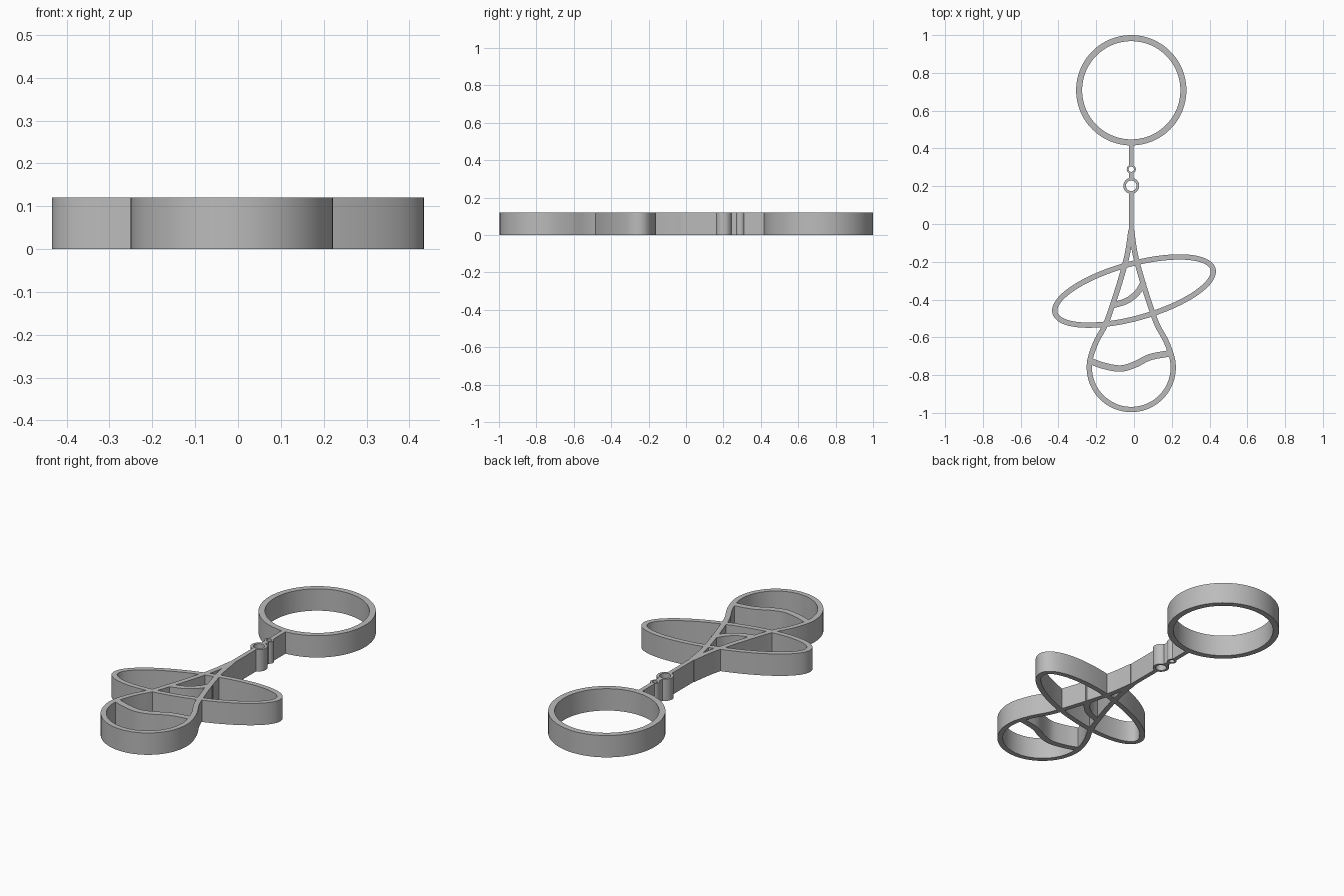
import bpy, bmesh
from math import sin, cos, radians, tau
from mathutils import Vector

HEIGHT = 0.12
AXIS = -0.0145          # centre line of the handle

cube = bpy.data.objects.get("Cube")
if cube:
    bpy.data.objects.remove(cube, do_unlink=True)

grey = bpy.data.materials.new("plain grey")
grey.use_nodes = True
colour = (0.5, 0.5, 0.5, 1)
grey.diffuse_color = colour
grey.node_tree.nodes["Principled BSDF"].inputs["Base Color"].default_value = colour


def smooth_path(points, steps=8):
    """Catmull-Rom curve through an open row of points."""
    p = [Vector(q) for q in points]
    p = [2 * p[0] - p[1]] + p + [2 * p[-1] - p[-2]]
    out = []
    for a, b, c, d in zip(p, p[1:], p[2:], p[3:]):
        for i in range(steps):
            t = i / steps
            out.append(0.5 * (2 * b + (c - a) * t + (2 * a - 5 * b + 4 * c - d) * t ** 2
                              + (3 * b - a - 3 * c + d) * t ** 3))
    return out + [p[-2]]


def ellipse(cx, cy, a, b, tilt=0, count=96):
    c, s = cos(tilt), sin(tilt)
    pts = [(a * cos(tau * i / count), b * sin(tau * i / count)) for i in range(count)]
    return [Vector((cx + u * c - v * s, cy + u * s + v * c)) for u, v in pts]


def ribbon(name, path, width, closed=False):
    """Upright wall of constant height that follows a flat path."""
    bm = bmesh.new()
    n = len(path)
    rows = []
    for i, p in enumerate(path):
        before = path[i - 1] if closed or i else p
        after = path[(i + 1) % n] if closed or i < n - 1 else p
        d = (after - before).normalized()
        side = Vector((-d.y, d.x)) * width / 2
        l, r = p + side, p - side
        rows.append([bm.verts.new((q.x, q.y, z)) for q, z in
                     ((l, 0), (r, 0), (r, HEIGHT), (l, HEIGHT))])
    for i in range(n if closed else n - 1):
        a, b = rows[i], rows[(i + 1) % n]
        for k in range(4):
            m = (k + 1) % 4
            bm.faces.new((a[k], a[m], b[m], b[k]))
    if not closed:
        bm.faces.new(rows[0])
        bm.faces.new(rows[-1][::-1])
    bmesh.ops.recalc_face_normals(bm, faces=bm.faces)
    mesh = bpy.data.meshes.new(name)
    bm.to_mesh(mesh)
    bm.free()
    mesh.materials.append(grey)
    obj = bpy.data.objects.new(name, mesh)
    bpy.context.collection.objects.link(obj)
    bpy.ops.object.select_all(action='DESELECT')
    obj.select_set(True)
    bpy.context.view_layer.objects.active = obj
    bpy.ops.object.shade_smooth_by_angle(angle=radians(35))


# Handle: finger ring, two small eyelets and the stem between them
for name, y, radius, width in (("finger_ring", 0.708, 0.276, 0.032),
                               ("small_eyelet", 0.29, 0.019, 0.01),
                               ("large_eyelet", 0.202, 0.035, 0.014)):
    ribbon(name, ellipse(AXIS, y, radius, radius), width, closed=True)
for name, top, bottom in (("upper_stem", 0.435, 0.308), ("middle_stem", 0.273, 0.235),
                          ("lower_stem", 0.169, -0.06)):
    ribbon(name, [Vector((AXIS, top)), Vector((AXIS, bottom))], 0.024)

# Pear-shaped body: one flank, its mirror image and a round base
flank = [(0.001, -0.03), (0.021, -0.16), (0.056, -0.293), (0.098, -0.425),
         (0.136, -0.531), (0.184, -0.62)]
right = [(AXIS - x, y) for x, y in flank]
left = [(AXIS + x, y) for x, y in reversed(flank)]
base = [(AXIS + 0.222 * cos(radians(a)), -0.76 + 0.222 * sin(radians(a)))
        for a in range(165, 376, 15)]
ribbon("pear_body", smooth_path(right + base + left), 0.028)

# Tilted oval loop crossing the body
ribbon("oval_loop", ellipse(0, -0.355, 0.434, 0.143, radians(15.6)), 0.028, closed=True)

# Curved bars inside the body
ribbon("upper_bar", smooth_path([(0.052, -0.305), (0.02, -0.36), (-0.035, -0.405),
                                 (-0.108, -0.43)]), 0.032)
ribbon("lower_bar", smooth_path([(-0.228, -0.727), (-0.155, -0.752), (-0.07, -0.765),
                                 (0.005, -0.744), (0.085, -0.705), (0.2, -0.683)]), 0.034)
